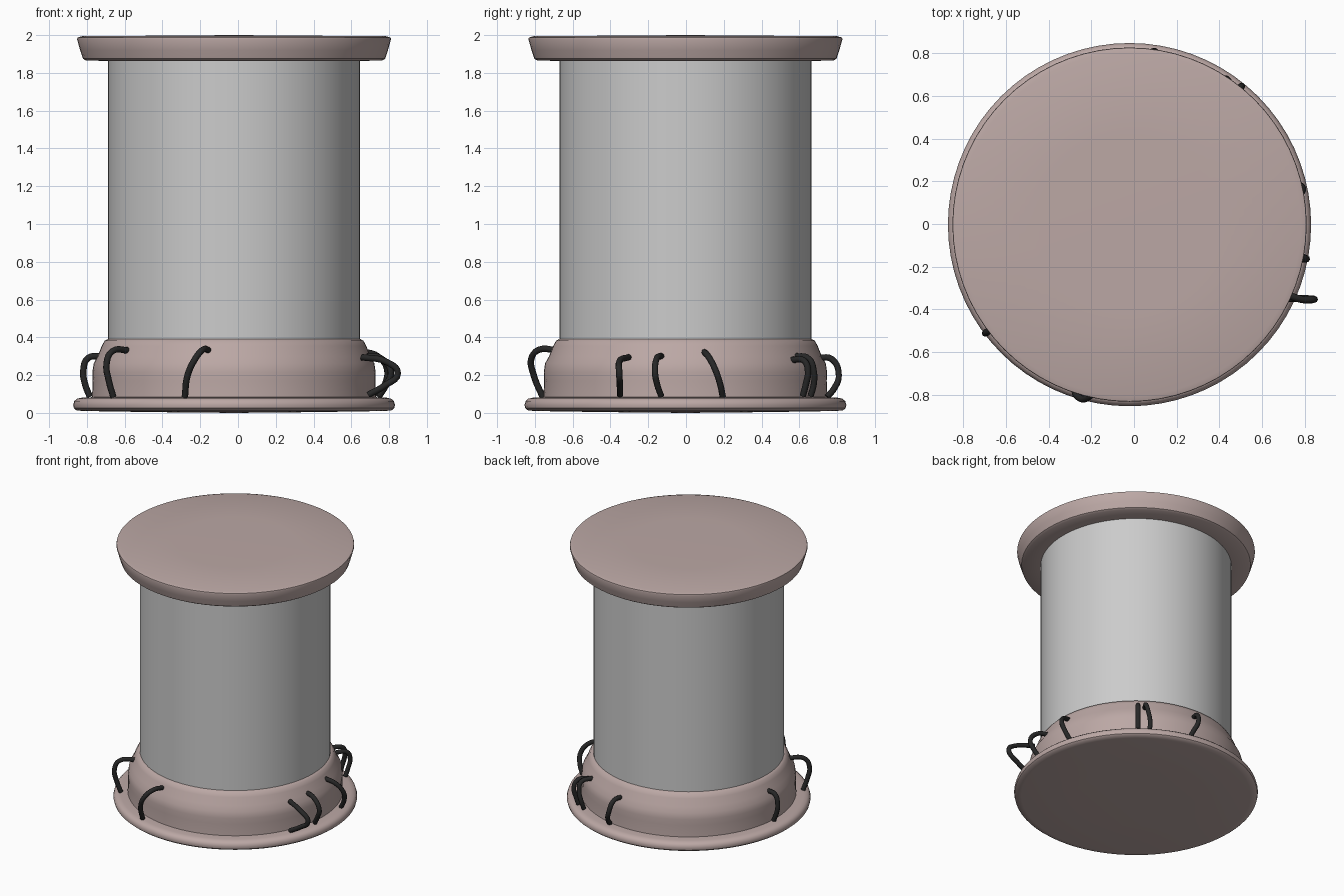
import bpy, bmesh, math

if "Cube" in bpy.data.objects:
    bpy.data.objects.remove(bpy.data.objects["Cube"])

CX, CY = -0.021, -0.003


def material(name, color):
    m = bpy.data.materials.new(name)
    m.diffuse_color = color
    m.use_nodes = True
    m.node_tree.nodes["Principled BSDF"].inputs["Base Color"].default_value = m.diffuse_color
    return m


def lathe(name, profile, mat=None, sides=72):
    """Revolve (radius, z) points around the column axis."""
    bm = bmesh.new()
    verts = [bm.verts.new((r, 0, z)) for r, z in profile]
    edges = [bm.edges.new(p) for p in zip(verts, verts[1:])]
    bmesh.ops.spin(bm, geom=verts + edges, cent=(0, 0, 0), axis=(0, 0, 1),
                   angle=math.tau, steps=sides)
    bmesh.ops.remove_doubles(bm, verts=bm.verts, dist=0.0005)
    bmesh.ops.recalc_face_normals(bm, faces=bm.faces)
    mesh = bpy.data.meshes.new(name)
    bm.to_mesh(mesh)
    bm.free()
    obj = bpy.data.objects.new(name, mesh)
    obj.location = (CX, CY, 0)
    bpy.context.collection.objects.link(obj)
    if mat:
        mesh.materials.append(mat)
    bpy.context.view_layer.objects.active = obj
    obj.select_set(True)
    bpy.ops.object.shade_smooth_by_angle(angle=math.radians(35))
    obj.select_set(False)
    return obj


def cable(name, points, mat, thickness=0.017):
    """Round tube through (angle in degrees, radius, z) points."""
    curve = bpy.data.curves.new(name, 'CURVE')
    curve.dimensions = '3D'
    curve.bevel_depth = thickness
    curve.bevel_resolution = 2
    curve.resolution_u = 5
    curve.use_fill_caps = True
    spline = curve.splines.new('BEZIER')
    spline.bezier_points.add(len(points) - 1)
    for bp, (a, r, z) in zip(spline.bezier_points, points):
        t = math.radians(a)
        bp.co = (r * math.cos(t), r * math.sin(t), z)
        bp.handle_left_type = bp.handle_right_type = 'AUTO'
    curve.materials.append(mat)
    obj = bpy.data.objects.new(name, curve)
    obj.location = (CX, CY, 0)
    bpy.context.collection.objects.link(obj)


brown = material("brown_metal", (0.5, 0.39, 0.375, 1))
black = material("black_rubber", (0.02, 0.02, 0.02, 1))

# Base: rounded flange with a tapering collar
lathe("base", [(0, 0), (0.42, 0.004), (0.80, 0.01), (0.835, 0.014), (0.848, 0.025),
               (0.852, 0.042), (0.846, 0.062), (0.832, 0.075), (0.805, 0.081),
               (0.752, 0.083), (0.748, 0.17), (0.75, 0.215), (0.743, 0.262),
               (0.722, 0.30), (0.70, 0.355), (0.685, 0.382), (0.667, 0.392),
               (0, 0.392)], brown)

# Plain column
lathe("column", [(0, 0.38), (0.667, 0.38), (0.667, 1.88), (0, 1.88)])

# Flared cap
lathe("cap", [(0, 1.863), (0.667, 1.863), (0.785, 1.866), (0.80, 1.875),
              (0.815, 1.92), (0.831, 1.978), (0.829, 1.987), (0.805, 1.994),
              (0.42, 1.997), (0, 2.0)], brown)

# Cables looping from the collar down to the flange: (angle, radius, z)
cables = [
    [(259, 0.69, 0.33), (258, 0.79, 0.335), (256, 0.84, 0.29), (253, 0.84, 0.2), (251, 0.80, 0.085)],
    [(217, 0.69, 0.33), (217, 0.81, 0.325), (217, 0.845, 0.26), (217, 0.83, 0.17), (217, 0.80, 0.085)],
    [(176, 0.71, 0.30), (176, 0.775, 0.29), (176, 0.80, 0.22), (176, 0.79, 0.15), (176, 0.765, 0.085)],
    [(84, 0.70, 0.29), (83, 0.78, 0.285), (82, 0.82, 0.20), (80, 0.80, 0.13), (79, 0.765, 0.085)],
    [(55, 0.71, 0.30), (55, 0.80, 0.285), (56, 0.82, 0.22), (57, 0.81, 0.15), (57, 0.79, 0.09)],
    [(51, 0.72, 0.28), (51, 0.81, 0.275), (51, 0.835, 0.22), (51, 0.82, 0.15), (51, 0.80, 0.09)],
    [(8, 0.69, 0.325), (9, 0.77, 0.30), (11, 0.825, 0.23), (13, 0.82, 0.15), (14.5, 0.79, 0.085)],
    [(-10, 0.70, 0.30), (-11, 0.79, 0.29), (-11, 0.845, 0.22), (-10.5, 0.82, 0.15), (-9.5, 0.78, 0.09)],
    [(-24, 0.74, 0.295), (-23.5, 0.88, 0.27), (-22, 0.935, 0.21), (-23.5, 0.87, 0.145), (-26, 0.79, 0.095)],
]
for i, pts in enumerate(cables, 1):
    cable(f"cable_{i}", pts, black)
